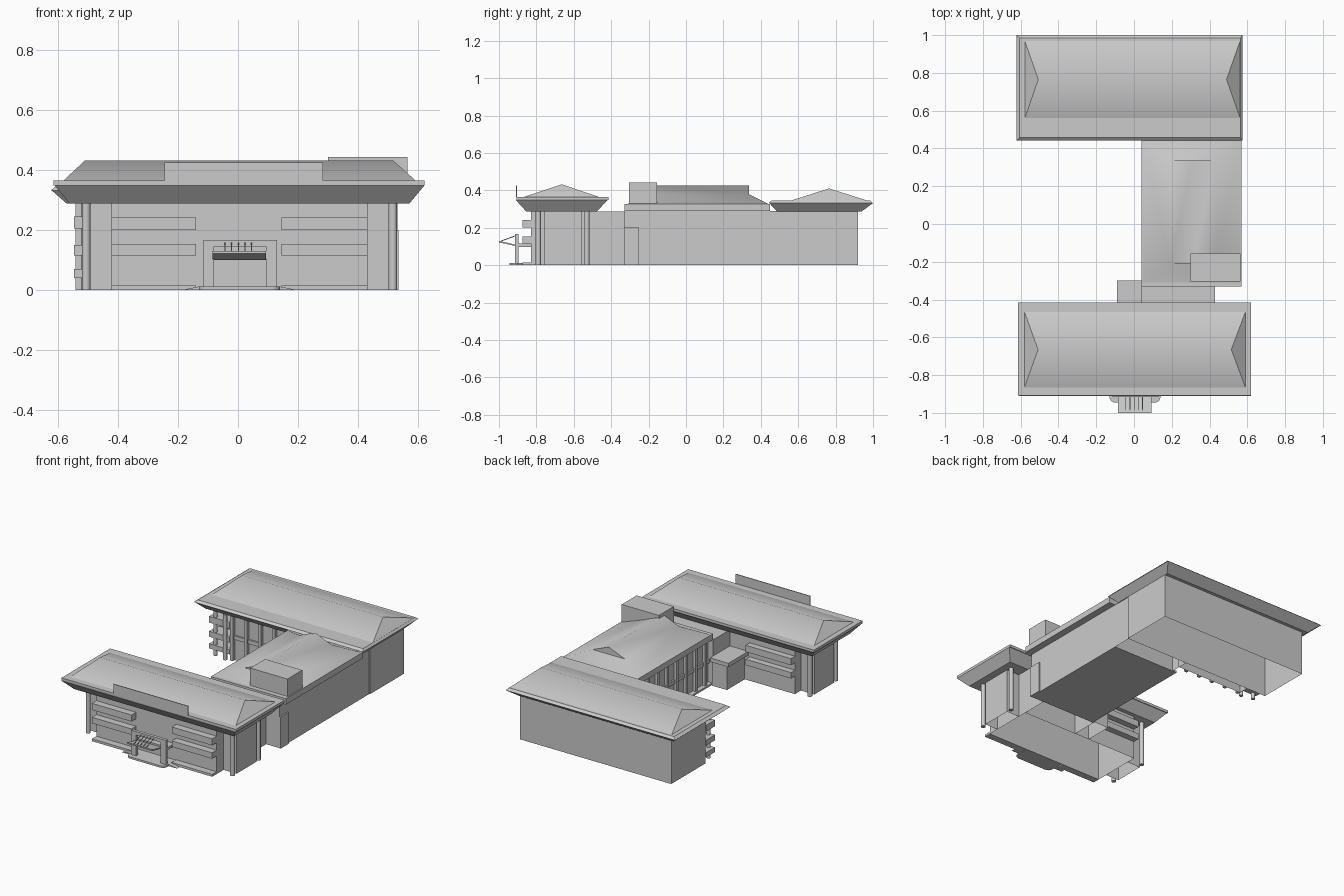
import bpy, bmesh, math

if "Cube" in bpy.data.objects:
    bpy.data.objects.remove(bpy.data.objects["Cube"])


def mesh(name, verts, faces):
    me = bpy.data.meshes.new(name)
    me.from_pydata(verts, [], faces)
    bm = bmesh.new()
    bm.from_mesh(me)
    bmesh.ops.recalc_face_normals(bm, faces=bm.faces)
    bm.to_mesh(me)
    bm.free()
    ob = bpy.data.objects.new(name, me)
    bpy.context.collection.objects.link(ob)
    return ob


HEX = [(0, 1, 2, 3), (4, 5, 6, 7), (0, 1, 5, 4), (1, 2, 6, 5), (2, 3, 7, 6), (3, 0, 4, 7)]


def rect(x0, x1, y0, y1, z):
    return [(x0, y0, z), (x1, y0, z), (x1, y1, z), (x0, y1, z)]


def frustum(name, low, z0, high, z1, faces=HEX):
    return mesh(name, rect(*low, z0) + rect(*high, z1), faces)


def box(name, x0, x1, y0, y1, z0, z1):
    return frustum(name, (x0, x1, y0, y1), z0, (x0, x1, y0, y1), z1)


def walls(name, x0, x1, y0, y1, z1):
    # four walls, open above and below
    return frustum(name, (x0, x1, y0, y1), 0, (x0, x1, y0, y1), z1, HEX[2:])


def smooth(ob, degrees):
    bpy.ops.object.select_all(action='DESELECT')
    ob.select_set(True)
    bpy.context.view_layer.objects.active = ob
    bpy.ops.object.shade_smooth_by_angle(angle=math.radians(degrees))


def hip(name, x0, x1, y0, y1, z0, r0, r1, z1):
    ym = (y0 + y1) / 2
    ob = mesh(name, rect(x0, x1, y0, y1, z0) + [(r0, ym, z1), (r1, ym, z1)],
              [(0, 1, 2, 3), (0, 1, 5, 4), (2, 3, 4, 5), (0, 3, 4), (1, 2, 5)])
    ob.data.polygons[0].use_smooth = False
    smooth(ob, 40)


def column(name, x, y, z1, r=0.014):
    bpy.ops.mesh.primitive_cylinder_add(vertices=20, radius=r, depth=z1, location=(x, y, z1 / 2))
    bpy.context.object.name = name
    smooth(bpy.context.object, 30)


def prism_x(name, x0, x1, prof):
    # profile in (y, z), swept along x
    n = len(prof)
    v = [(x, y, z) for x in (x0, x1) for y, z in prof]
    f = [tuple(range(n)), tuple(range(n, 2 * n))]
    f += [(i, (i + 1) % n, n + (i + 1) % n, n + i) for i in range(n)]
    return mesh(name, v, f)


# Front wing: walls, end bays, corner columns
walls("front_wing_body", -0.42, 0.43, -0.83, -0.50, 0.292)
for x0, x1 in ((-0.515, -0.42), (0.43, 0.522)):
    walls("front_wing_end_bay", x0, x1, -0.76, -0.56, 0.292)
for x in (-0.505, 0.515):
    for y in (-0.79, -0.53):
        column("corner_column", x, y, 0.292)

# Front wing: flared eaves, fascia, hip roof, plain parapet panel
frustum("front_eaves", (-0.56, 0.57, -0.855, -0.475), 0.288, (-0.61, 0.62, -0.91, -0.42), 0.348)
box("front_fascia", -0.613, 0.62, -0.907, -0.415, 0.348, 0.365)
hip("front_roof", -0.58, 0.59, -0.865, -0.465, 0.365, -0.508, 0.515, 0.432)
box("front_parapet_panel", -0.245, 0.283, -0.909, -0.904, 0.365, 0.425)

# Front balconies and plinths
for x0, x1 in ((-0.42, -0.14), (0.145, 0.43)):
    for z0, z1 in ((0.115, 0.153), (0.20, 0.242)):
        box("front_balcony", x0, x1, -0.875, -0.83, z0, z1)
    box("front_plinth", x0, x1, -0.875, -0.83, 0, 0.015)

# Courtyard-side balconies of the front wing
for z0, z1 in ((0.115, 0.153), (0.20, 0.242)):
    box("rear_balcony", -0.42, -0.10, -0.50, -0.46, z0, z1)

# Entrance portal: freestanding frame with side beams
for x0, x1 in ((-0.115, -0.08), (0.093, 0.13)):
    box("portal_jamb", x0, x1, -0.915, -0.895, 0, 0.145)
    box("portal_beam", x0, x1, -0.895, -0.83, 0.098, 0.115)
box("portal_lintel", -0.115, 0.13, -0.915, -0.895, 0.145, 0.167)
box("portal_transom", -0.08, 0.093, -0.895, -0.83, 0.10, 0.115)
prism_x("entrance_canopy", -0.085, 0.093, [(-1.0, 0.122), (-0.90, 0.10), (-0.90, 0.107), (-1.0, 0.130)])
for i in range(5):
    x = -0.043 + i * 0.022
    prism_x("canopy_rod", x - 0.0015, x + 0.0015,
            [(-0.99, 0.126), (-0.91, 0.155), (-0.91, 0.160), (-0.99, 0.131)])

# Entrance steps with rounded front corners, side ramps
steps = box("entrance_steps", -0.13, 0.14, -0.945, -0.83, 0, 0.012)
bm = bmesh.new()
bm.from_mesh(steps.data)
corners = [e for e in bm.edges if all(v.co.y < -0.94 for v in e.verts)
           and abs(e.verts[0].co.z - e.verts[1].co.z) > 0.01]
bmesh.ops.bevel(bm, geom=corners, offset=0.03, segments=5, profile=0.5, affect='EDGES')
bm.to_mesh(steps.data)
bm.free()
for a, b in ((-0.13, -0.19), (0.14, 0.20)):
    mesh("side_ramp", [(x, y, z) for y in (-0.90, -0.875) for x, z in ((a, 0), (b, 0), (a, 0.012))],
         [(0, 1, 2), (3, 4, 5), (0, 1, 4, 3), (1, 2, 5, 4), (2, 0, 3, 5)])

# Link between the wings, with a low courtyard porch
walls("link_walls", 0.04, 0.43, -0.50, -0.33, 0.288)
box("link_roof", 0.04, 0.43, -0.50, -0.33, 0.280, 0.288)
walls("porch_walls", -0.065, 0.04, -0.50, -0.32, 0.16)
box("porch_roof", -0.09, 0.04, -0.50, -0.30, 0.16, 0.185)

# Middle wing: walls with floor, roof slab, side door, courtyard pilasters
box("middle_body", 0.075, 0.525, -0.33, 0.45, 0, 0.29)
walls("middle_to_rear_walls", 0.075, 0.525, 0.45, 0.575, 0.29)
box("middle_side_door", 0.525, 0.534, -0.332, -0.25, 0, 0.20)
box("middle_roof_slab", 0.04, 0.57, -0.33, 0.45, 0.29, 0.328)
box("courtyard_kerb", 0.045, 0.075, -0.33, 0.45, 0, 0.012)
for i in range(8):
    y = -0.29 + i * 0.096
    box("pilaster", 0.055, 0.075, y, y + 0.018, 0, 0.29)
box("sill_band", 0.065, 0.075, -0.33, 0.45, 0.135, 0.16)

# Middle roof: half-hipped with small vertical gables
v = rect(0.045, 0.565, -0.31, 0.44, 0.328)
for y in (-0.21, 0.337):
    v += [(0.195, y, 0.379), (0.425, y, 0.379), (0.31, y, 0.425)]
roof = mesh("middle_roof", v, [(0, 1, 2, 3), (0, 1, 5, 4), (4, 5, 6), (2, 3, 7, 8), (7, 8, 9),
                               (0, 4, 6, 9, 7, 3), (1, 5, 6, 9, 8, 2)])
smooth(roof, 50)
box("roof_penthouse", 0.30, 0.563, -0.305, -0.155, 0.328, 0.442)

# Rear wing: walls, eaves, sloping fascia, hip roof
walls("rear_wing_body", -0.54, 0.53, 0.575, 0.92, 0.29)
frustum("rear_eaves", (-0.57, 0.53, 0.485, 0.94), 0.288, (-0.62, 0.573, 0.445, 1.0), 0.332)
frustum("rear_fascia", (-0.623, 0.575, 0.442, 1.0), 0.332, (-0.605, 0.563, 0.457, 0.985), 0.345)
hip("rear_roof", -0.578, 0.562, 0.56, 0.97, 0.345, -0.507, 0.49, 0.41)

# Rear wing courtyard facade: bay, piers, sill, corner balconies
walls("rear_wing_bay", -0.40, 0.08, 0.51, 0.575, 0.29)
for i in range(5):
    x = -0.40 + i * 0.10
    box("facade_pier", x, x + 0.02, 0.49, 0.51, 0, 0.29)
box("facade_sill", -0.40, 0.075, 0.50, 0.51, 0.135, 0.16)
for z0, z1 in ((0.04, 0.07), (0.115, 0.15), (0.205, 0.245)):
    box("corner_balcony", -0.545, -0.40, 0.485, 0.575, z0, z1)
for x, y in ((-0.51, 0.50), (-0.43, 0.485)):
    column("rear_column", x, y, 0.29, 0.012)
